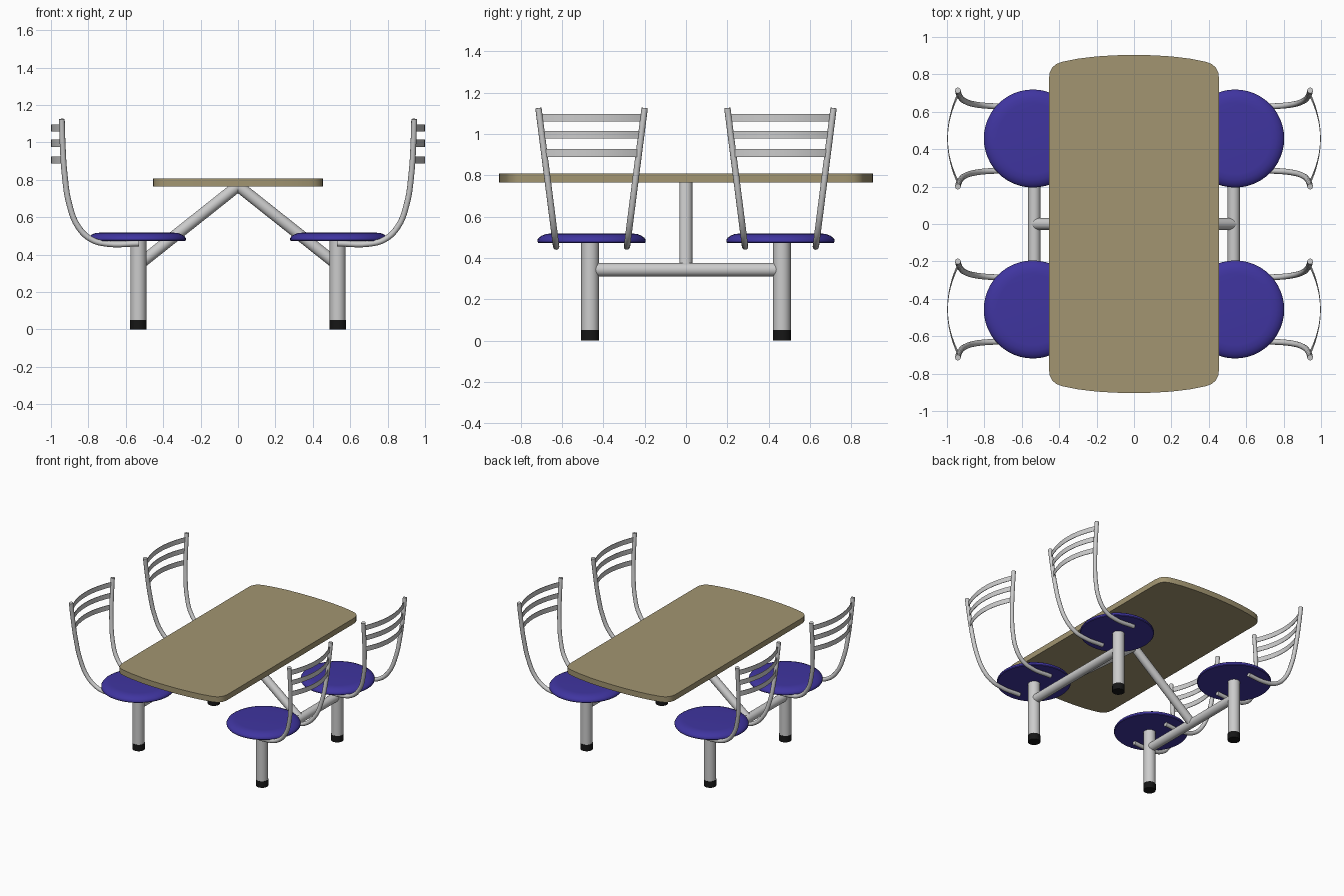
import bpy, bmesh, math
from mathutils import Vector

if "Cube" in bpy.data.objects:
    bpy.data.objects.remove(bpy.data.objects["Cube"])


def material(name, rgb):
    m = bpy.data.materials.new(name)
    m.diffuse_color = (*rgb, 1)
    m.use_nodes = True
    m.node_tree.nodes["Principled BSDF"].inputs["Base Color"].default_value = m.diffuse_color
    return m


TAN = material("tan_laminate", (0.36, 0.30, 0.165))
BLUE = material("blue_plastic", (0.05, 0.035, 0.35))
BLACK = material("black_rubber", (0.008, 0.008, 0.008))


def finish(name, bm, mat=None, angle=35):
    bmesh.ops.recalc_face_normals(bm, faces=bm.faces)
    me = bpy.data.meshes.new(name)
    bm.to_mesh(me)
    bm.free()
    ob = bpy.data.objects.new(name, me)
    bpy.context.collection.objects.link(ob)
    if mat:
        me.materials.append(mat)
    bpy.ops.object.select_all(action='DESELECT')
    ob.select_set(True)
    bpy.context.view_layer.objects.active = ob
    bpy.ops.object.shade_smooth_by_angle(angle=math.radians(angle))
    return ob


def rod(name, a, b, r, mat=None, sides=24):
    """Capped cylinder between two points."""
    a, b = Vector(a), Vector(b)
    bm = bmesh.new()
    bmesh.ops.create_cone(bm, cap_ends=True, segments=sides, radius1=r, radius2=r, depth=(b - a).length)
    rot = (b - a).to_track_quat('Z', 'Y').to_matrix().to_4x4()
    bm.transform(rot)
    bmesh.ops.translate(bm, verts=bm.verts, vec=(a + b) / 2)
    return finish(name, bm, mat)


def lathe(name, profile, centre, mat, sides=48):
    """Spin an (r, z) profile about a vertical axis."""
    bm = bmesh.new()
    vs = [bm.verts.new((r, 0, z)) for r, z in profile]
    es = [bm.edges.new(p) for p in zip(vs, vs[1:])]
    bmesh.ops.spin(bm, geom=vs + es, cent=(0, 0, 0), axis=(0, 0, 1), angle=math.tau, steps=sides)
    bmesh.ops.remove_doubles(bm, verts=bm.verts, dist=1e-5)
    bmesh.ops.translate(bm, verts=bm.verts, vec=centre)
    return finish(name, bm, mat)


def tube(name, points, r):
    """Bent tube through points, as a mesh."""
    cu = bpy.data.curves.new(name, 'CURVE')
    cu.dimensions = '3D'
    cu.bevel_depth, cu.bevel_resolution, cu.use_fill_caps = r, 4, True
    cu.resolution_u = 5
    sp = cu.splines.new('BEZIER')
    sp.bezier_points.add(len(points) - 1)
    for bp, p in zip(sp.bezier_points, points):
        bp.co = p
        bp.handle_left_type = bp.handle_right_type = 'AUTO'
    ob = bpy.data.objects.new(name, cu)
    bpy.context.collection.objects.link(ob)
    bpy.ops.object.select_all(action='DESELECT')
    ob.select_set(True)
    bpy.context.view_layer.objects.active = ob
    bpy.ops.object.convert(target='MESH')
    bpy.ops.object.shade_smooth_by_angle(angle=math.radians(40))


# Table top: quarter outline mirrored to a full slab
q = [(0.455, 0.77), (0.451, 0.81), (0.437, 0.838), (0.412, 0.857), (0.38, 0.868),
     (0.30, 0.884), (0.20, 0.896), (0.10, 0.902), (0, 0.904)]
half = q + [(-x, y) for x, y in reversed(q[:-1])]
outline = half + [(-x, -y) for x, y in half]
bm = bmesh.new()
face = bm.faces.new([bm.verts.new((x, y, 0.765)) for x, y in outline])
ext = bmesh.ops.extrude_face_region(bm, geom=[face], use_keep_orig=True)
bmesh.ops.translate(bm, verts=[v for v in ext["geom"] if isinstance(v, bmesh.types.BMVert)], vec=(0, 0, 0.043))
finish("table_top", bm, TAN)

LEG_X, LEG_Y, SEAT_Y = 0.533, 0.464, 0.457
SIDE = [(0.53, 0.460), (0.70, 0.458), (0.785, 0.482), (0.855, 0.55), (0.902, 0.67),
        (0.927, 0.83), (0.938, 1.0), (0.942, 1.125)]


def spread(z):
    """Half distance between the backrest tubes at height z."""
    return 0.172 + (z - 0.46) / 0.665 * 0.085


for sx in (-1, 1):
    # Cross bar and diagonal brace of one side
    rod("cross_bar", (sx * LEG_X, -LEG_Y, 0.343), (sx * LEG_X, LEG_Y, 0.343), 0.033)
    rod("diagonal_brace", (sx * LEG_X, 0, 0.345), (0, 0, 0.768), 0.031)
    for sy in (-1, 1):
        lx, ly, cy = sx * LEG_X, sy * LEG_Y, sy * SEAT_Y
        # Leg with rubber foot
        rod("leg", (lx, ly, 0.05), (lx, ly, 0.476), 0.043)
        rod("foot", (lx, ly, 0), (lx, ly, 0.05), 0.044, BLACK)
        # Round seat
        lathe("seat", [(0, 0.473), (0.258, 0.473), (0.262, 0.478), (0.262, 0.488), (0.255, 0.498),
                       (0.24, 0.508), (0.22, 0.516), (0.19, 0.518), (0, 0.518)], (sx * 0.541, cy, 0), BLUE)
        # Backrest tubes
        for s in (-1, 1):
            tube("backrest_tube", [(sx * x, cy + s * spread(z), z) for x, z in SIDE], 0.0155)
        # Curved backrest slats
        for z in (1.078, 0.996, 0.907):
            bm = bmesh.new()
            rings = []
            for i in range(17):
                t = i / 8 - 1
                x, y = 0.94 + 0.059 * (1 - t * t), cy + t * spread(z)
                rings.append([bm.verts.new((sx * (x + dx), y, z + dz))
                              for dx, dz in ((0, -0.019), (0, 0.019), (-0.004, 0.019), (-0.004, -0.019))])
            for a, b in zip(rings, rings[1:]):
                for k in range(4):
                    bm.faces.new((a[k], a[k - 1], b[k - 1], b[k]))
            bm.faces.new(rings[0])
            bm.faces.new(rings[-1])
            finish("backrest_slat", bm)
